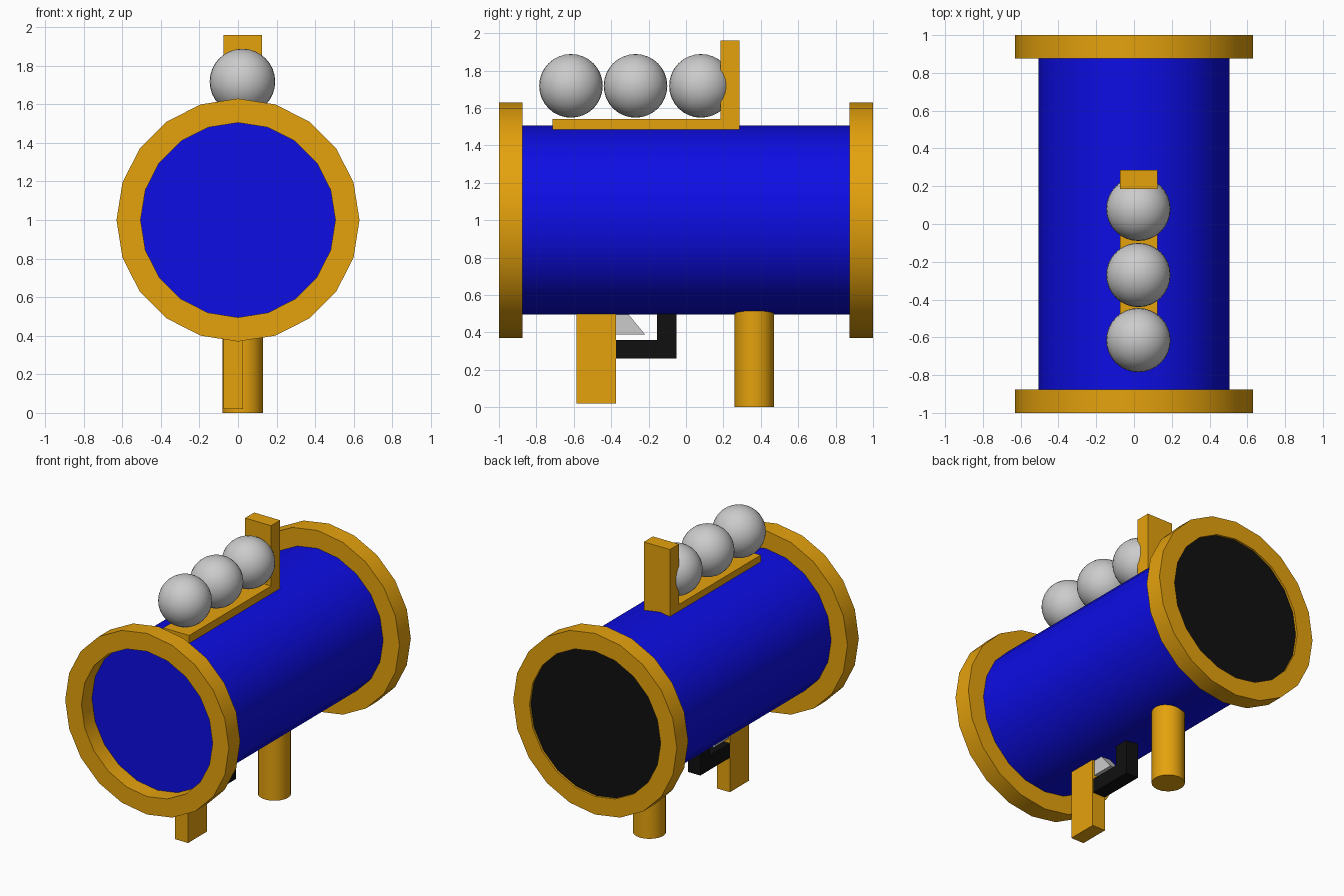
import bpy, bmesh, math
from mathutils import Matrix, Vector

if "Cube" in bpy.data.objects:
    bpy.data.objects.remove(bpy.data.objects["Cube"])


def material(name, rgb):
    m = bpy.data.materials.new(name)
    m.diffuse_color = (*rgb, 1)
    m.use_nodes = True
    m.node_tree.nodes["Principled BSDF"].inputs["Base Color"].default_value = m.diffuse_color
    return m


GOLD = material("gold", (0.78, 0.36, 0.004))
BLUE = material("blue", (0.004, 0.004, 0.78))
BLACK = material("black", (0.005, 0.005, 0.005))
ALONG_Y = Matrix.Rotation(math.pi / 2, 4, 'X')


def finish(name, bm, mat=None, smooth=False):
    bmesh.ops.recalc_face_normals(bm, faces=bm.faces)
    me = bpy.data.meshes.new(name)
    bm.to_mesh(me)
    bm.free()
    ob = bpy.data.objects.new(name, me)
    bpy.context.collection.objects.link(ob)
    if mat:
        me.materials.append(mat)
    if smooth:
        bpy.ops.object.select_all(action='DESELECT')
        ob.select_set(True)
        bpy.context.view_layer.objects.active = ob
        bpy.ops.object.shade_smooth_by_angle(angle=math.radians(35))
    return ob


def box(name, lo, hi, mat):
    lo, hi = Vector(lo), Vector(hi)
    bm = bmesh.new()
    bmesh.ops.create_cube(bm, size=1, matrix=Matrix.LocRotScale((lo + hi) / 2, None, hi - lo))
    finish(name, bm, mat)


def cylinder(name, centre, radius, depth, mat, turn=Matrix()):
    bm = bmesh.new()
    bmesh.ops.create_cone(bm, cap_ends=True, segments=20, radius1=radius, radius2=radius,
                          depth=depth, matrix=Matrix.Translation(centre) @ turn)
    finish(name, bm, mat, True)


def ring(name, y0, y1, inner, outer, mat):
    # rectangular section spun around the barrel axis
    bm = bmesh.new()
    section = [bm.verts.new((r, y, 1)) for r, y in
               ((inner, y0), (outer, y0), (outer, y1), (inner, y1))]
    edges = [bm.edges.new((section[i], section[(i + 1) % 4])) for i in range(4)]
    bmesh.ops.spin(bm, geom=section + edges, cent=(0, 0, 1), axis=(0, 1, 0),
                   angle=math.tau, steps=20)
    bmesh.ops.remove_doubles(bm, verts=bm.verts, dist=1e-4)
    finish(name, bm, mat, True)


def prism(name, profile, x0, x1, mat=None):
    # (y, z) outline extruded along x
    bm = bmesh.new()
    face = bm.faces.new([bm.verts.new((x0, y, z)) for y, z in profile])
    out = bmesh.ops.extrude_face_region(bm, geom=[face])
    bmesh.ops.translate(bm, vec=(x1 - x0, 0, 0),
                        verts=[v for v in out["geom"] if isinstance(v, bmesh.types.BMVert)])
    finish(name, bm, mat)


# Barrel with a rim at each end and a dark rear cap
cylinder("barrel", (0, 0, 1), 0.505, 1.77, BLUE, ALONG_Y)
ring("front_rim", -1, -0.875, 0.505, 0.63, GOLD)
ring("rear_rim", 0.875, 1, 0.505, 0.63, GOLD)
cylinder("rear_cap", (0, 0.93, 1), 0.505, 0.11, BLACK, ALONG_Y)

# Top rack: shelf and back stop
prism("ball_rack", [(-0.715, 1.48), (0.285, 1.48), (0.285, 1.96),
                    (0.185, 1.96), (0.185, 1.54), (-0.715, 1.54)], -0.075, 0.125, GOLD)

# Balls
for i, y in enumerate((-0.615, -0.27, 0.08)):
    bm = bmesh.new()
    bmesh.ops.create_uvsphere(bm, u_segments=32, v_segments=16, radius=0.17,
                              matrix=Matrix.Translation((0.023, y, 1.718)))
    finish(f"ball_{i + 1}", bm, None, True)

# Rear leg and front grip
cylinder("rear_leg", (0.025, 0.365, 0.28), 0.105, 0.56, GOLD)
box("front_grip", (-0.075, -0.585, 0.02), (0.025, -0.375, 0.6), GOLD)

# Trigger guard and trigger
prism("trigger_guard", [(-0.38, 0.26), (-0.05, 0.26), (-0.05, 0.56),
                        (-0.155, 0.56), (-0.155, 0.36), (-0.38, 0.36)], -0.075, 0.02, BLACK)
prism("trigger", [(-0.40, 0.39), (-0.22, 0.39), (-0.36, 0.56), (-0.40, 0.56)], -0.065, 0.01)
